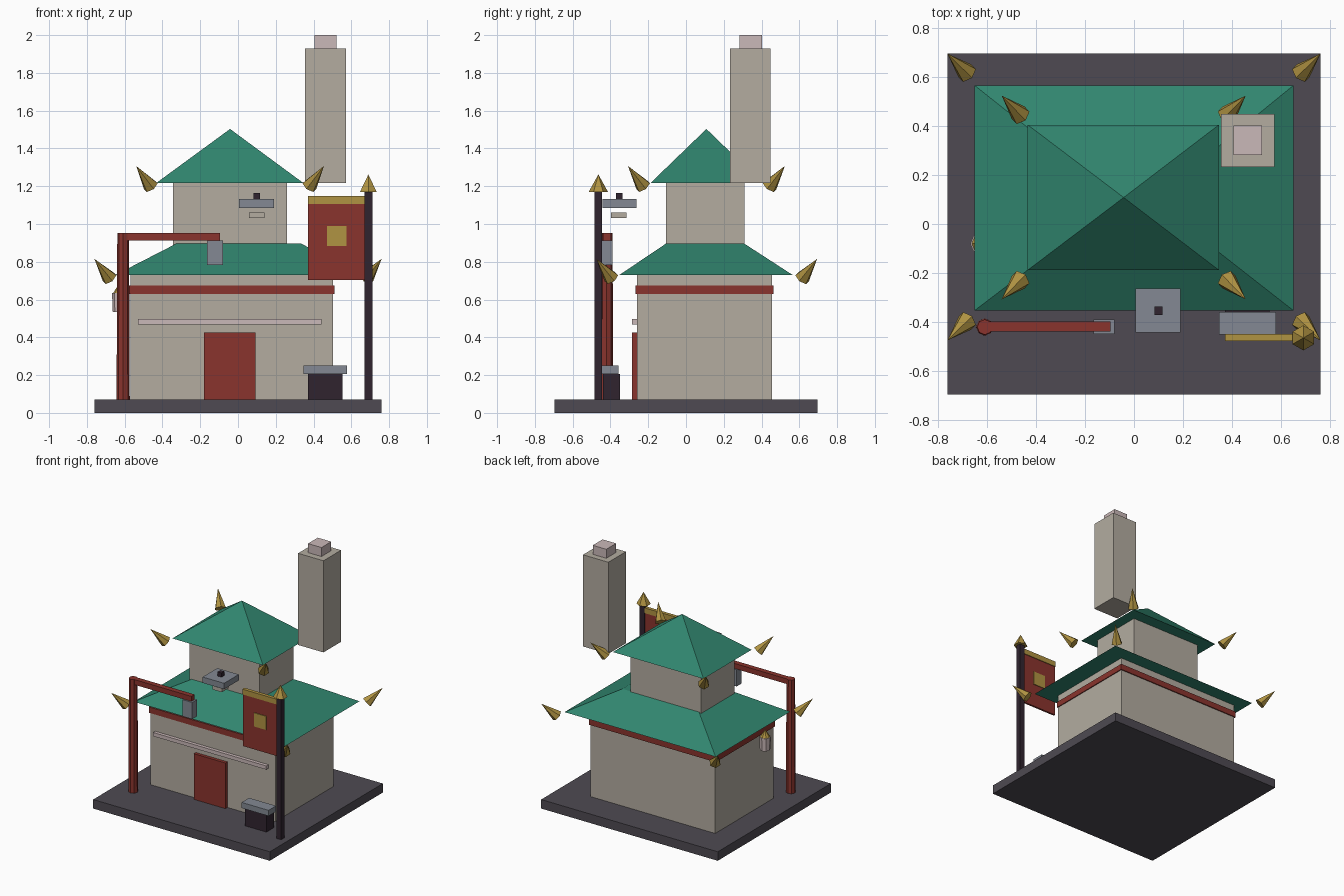
import bpy
import bmesh
from math import pi
from mathutils import Vector

if "Cube" in bpy.data.objects:
    bpy.data.objects.remove(bpy.data.objects["Cube"], do_unlink=True)


def material(name, hex_code):
    """Flat material from an sRGB hex code, stored as linear values."""
    channels = [int(hex_code[i:i + 2], 16) / 255 for i in (0, 2, 4)]
    colour = [c / 12.92 if c < 0.04 else ((c + 0.055) / 1.055) ** 2.4 for c in channels] + [1]
    mat = bpy.data.materials.new(name)
    mat.use_nodes = True
    mat.diffuse_color = colour
    mat.node_tree.nodes["Principled BSDF"].inputs["Base Color"].default_value = colour
    return mat


STONE = material("paving grey", "4E4A52")
PLASTER = material("beige plaster", "B3ACA0")
GREEN = material("roof green", "31866F")
RED = material("lacquer red", "8A342D")
GOLD = material("old gold", "B09342")
DARK = material("dark wood", "30242F")
STEEL = material("blue grey metal", "838993")
PINK = material("pale pink", "CAB8B8")


def finish(bm, name, mat):
    bmesh.ops.recalc_face_normals(bm, faces=bm.faces)
    mesh = bpy.data.meshes.new(name)
    bm.to_mesh(mesh)
    bm.free()
    mesh.materials.append(mat)
    obj = bpy.data.objects.new(name, mesh)
    bpy.context.collection.objects.link(obj)
    return obj


def box(name, mat, x, y, z):
    """Box from (min, max) ranges on each axis."""
    bm = bmesh.new()
    bmesh.ops.create_cube(bm, size=1)
    for v in bm.verts:
        v.co = [(lo + hi) / 2 + c * (hi - lo) for c, (lo, hi) in zip(v.co, (x, y, z))]
    return finish(bm, name, mat)


def spike(name, mat, start, end, r1, r2=0.0, sides=6):
    """Cone or tapered post running from start to end."""
    start, end = Vector(start), Vector(end)
    axis = end - start
    bm = bmesh.new()
    bmesh.ops.create_cone(bm, cap_ends=True, segments=sides, radius1=r1, radius2=r2, depth=axis.length)
    obj = finish(bm, name, mat)
    obj.rotation_euler = axis.to_track_quat("Z", "Y").to_euler()
    obj.location = (start + end) / 2
    return obj


def hip_roof(name, x, y, z, top_x, top_y):
    """Closed hip roof: eave rectangle rising to a top rectangle or a point."""
    bm = bmesh.new()
    bmesh.ops.create_cube(bm, size=1)
    for v in bm.verts:
        xs, ys = (top_x, top_y) if v.co.z > 0 else (x, y)
        v.co = (xs[v.co.x > 0], ys[v.co.y > 0], z[v.co.z > 0])
    bmesh.ops.remove_doubles(bm, verts=bm.verts, dist=0.001)
    return finish(bm, name, GREEN)


def corner_horns(prefix, centre, base, tip):
    """Four flared horns mirrored about the roof centre."""
    cx, cy = centre
    for sx, side in ((1, "left"), (-1, "right")):
        for sy, end in ((-1, "front"), (1, "back")):
            spike(f"{prefix}_horn_{end}_{side}", GOLD,
                  (cx + sx * base[0], cy + sy * base[1], base[2]),
                  (cx + sx * tip[0], cy + sy * tip[1], tip[2]), 0.042)


# Ground slab and two storeys
box("platform", STONE, (-0.76, 0.76), (-0.695, 0.695), (0, 0.07))
box("lower_walls", PLASTER, (-0.57, 0.503), (-0.26, 0.455), (0.07, 0.73))
box("wall_band", RED, (-0.58, 0.51), (-0.267, 0.463), (0.63, 0.675))
box("upper_walls", PLASTER, (-0.345, 0.26), (-0.105, 0.31), (0.88, 1.217))

# Roofs and their corner horns
hip_roof("lower_roof", (-0.65, 0.65), (-0.353, 0.565), (0.73, 0.897), (-0.325, 0.333), (-0.105, 0.307))
hip_roof("upper_roof", (-0.433, 0.346), (-0.188, 0.404), (1.217, 1.503), (-0.042, -0.042), (0.108, 0.108))
corner_horns("lower", (0, 0.11), (0.68, 0.505, 0.713), (0.76, 0.584, 0.815))
corner_horns("upper", (-0.042, 0.108), (0.42, 0.335, 1.2), (0.497, 0.415, 1.307))

# Chimney
box("chimney", PLASTER, (0.355, 0.573), (0.232, 0.448), (1.217, 1.93))
box("chimney_cap", PINK, (0.405, 0.521), (0.282, 0.402), (1.93, 2.0))

# Front wall details
box("door", RED, (-0.18, 0.092), (-0.285, -0.25), (0.07, 0.425))
box("front_rail", PINK, (-0.53, 0.443), (-0.286, -0.25), (0.468, 0.497))

# Lamp post with arm and hanging box
spike("lamp_post", RED, (-0.608, -0.42, 0.07), (-0.608, -0.42, 0.952), 0.035, 0.031, 8)
box("lamp_arm", RED, (-0.61, -0.095), (-0.438, -0.398), (0.912, 0.952))
box("lamp_box", STEEL, (-0.164, -0.08), (-0.449, -0.389), (0.783, 0.913))

# Banner on its pole
box("banner_pole", DARK, (0.67, 0.711), (-0.485, -0.445), (0.07, 1.18))
spike("pole_finial", GOLD, (0.69, -0.464, 1.17), (0.69, -0.464, 1.262), 0.051)
box("banner", RED, (0.37, 0.672), (-0.47, -0.455), (0.703, 1.11))
box("banner_top_bar", GOLD, (0.37, 0.672), (-0.476, -0.449), (1.107, 1.148))
box("banner_emblem", GOLD, (0.47, 0.575), (-0.476, -0.449), (0.884, 0.99))

# Floating tray with knob and foot
box("tray", STEEL, (0.006, 0.19), (-0.443, -0.262), (1.086, 1.132))
box("tray_knob", DARK, (0.083, 0.117), (-0.37, -0.336), (1.132, 1.165))
box("tray_foot", PLASTER, (0.058, 0.14), (-0.398, -0.314), (1.032, 1.06))

# Bench by the corner
box("bench_base", DARK, (0.37, 0.553), (-0.44, -0.35), (0.07, 0.206))
box("bench_top", STEEL, (0.346, 0.578), (-0.45, -0.358), (0.206, 0.25))

# Lantern hanging on the right wall
LX, LY = -0.625, -0.08
spike("lantern_body", PINK, (LX, LY, 0.535), (LX, LY, 0.635), 0.038, 0.042, 8)
spike("lantern_cap", GOLD, (LX, LY, 0.635), (LX, LY, 0.69), 0.036, 0.0, 8)
